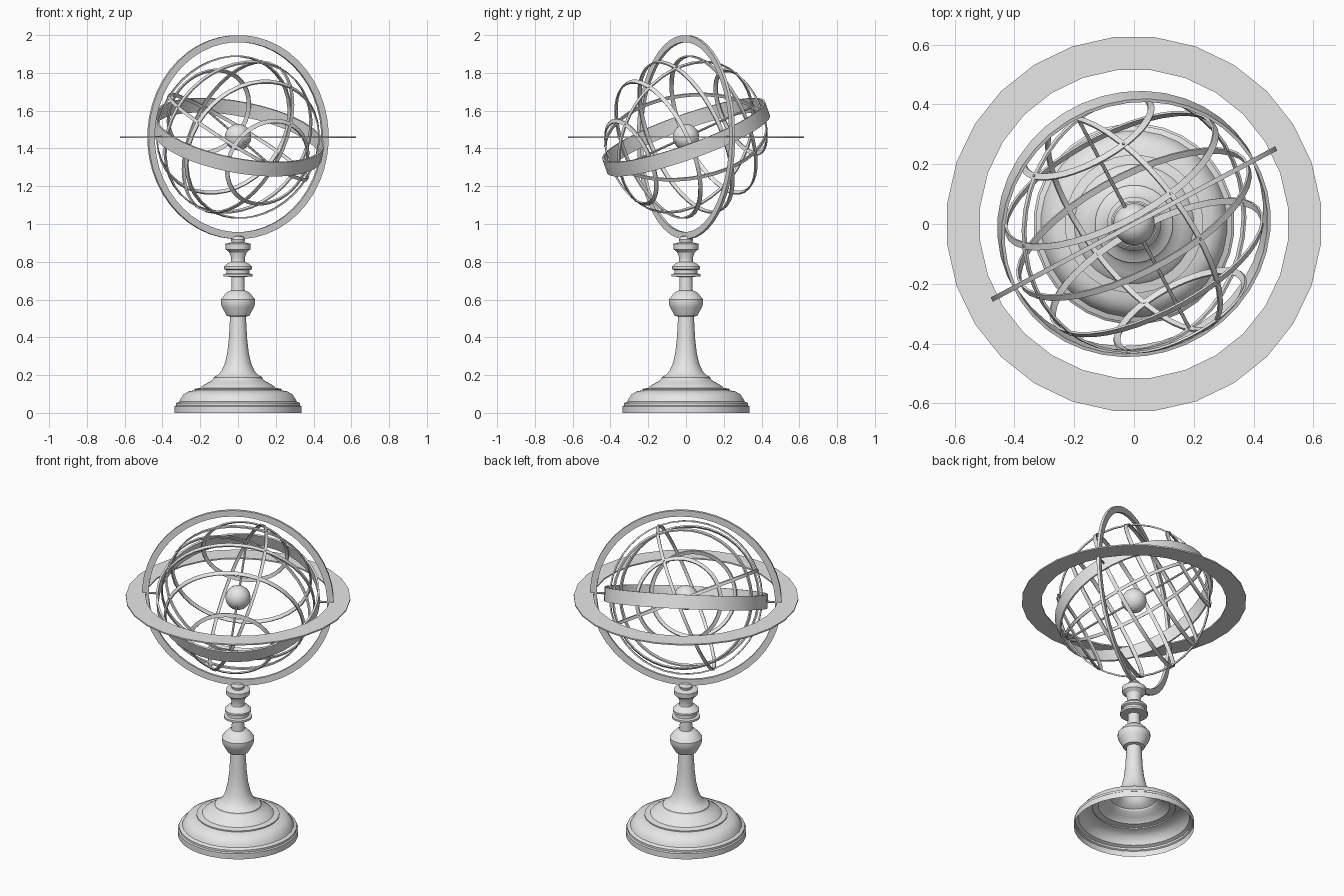
import bpy, bmesh, math
from mathutils import Matrix, Vector

if "Cube" in bpy.data.objects:
    bpy.data.objects.remove(bpy.data.objects["Cube"], do_unlink=True)

# One plain grey material
grey = bpy.data.materials.new("light grey")
grey.use_nodes = True
grey.diffuse_color = (0.8, 0.8, 0.8, 1)
grey.node_tree.nodes["Principled BSDF"].inputs["Base Color"].default_value = (0.8, 0.8, 0.8, 1)

parts = []
CENTRE = Matrix.Translation((0, 0, 1.46))
TURN = CENTRE @ Matrix.Rotation(math.radians(28), 4, 'Z')
SPHERE = TURN @ Matrix.Rotation(math.radians(22), 4, 'X')    # tilted cage: polar axis is local Y
POLAR = SPHERE @ Matrix.Rotation(math.radians(-90), 4, 'X')  # local Z turned onto the polar axis
R = 0.433


def finish(name, bm, matrix):
    mesh = bpy.data.meshes.new(name)
    bm.to_mesh(mesh)
    bm.free()
    mesh.transform(matrix)
    mesh.materials.append(grey)
    obj = bpy.data.objects.new(name, mesh)
    bpy.context.collection.objects.link(obj)
    parts.append(obj)
    return obj


def revolve(name, profile, n, matrix, closed=True):
    """Spin an (r, z) profile round local Z."""
    bm = bmesh.new()
    rows = []
    for i in range(n):
        a = (i + 0.5) * 2 * math.pi / n
        rows.append([bm.verts.new((r * math.cos(a), r * math.sin(a), z)) for r, z in profile])
    m = len(profile)
    for i in range(n):
        p, q = rows[i], rows[(i + 1) % n]
        for j in range(m if closed else m - 1):
            k = (j + 1) % m
            bm.faces.new((p[j], q[j], q[k], p[k]))
    bmesh.ops.remove_doubles(bm, verts=bm.verts, dist=1e-5)
    if closed:
        bmesh.ops.recalc_face_normals(bm, faces=bm.faces)
    return finish(name, bm, matrix)


def flat_ring(name, outer, inner, height, n, matrix):
    h = height / 2
    return revolve(name, [(outer, -h), (outer, h), (inner, h), (inner, -h)], n, matrix)


def strip_ring(name, latitude, width, thick, matrix):
    """Thin strip lying on the sphere's surface at a latitude."""
    c, s = math.cos(latitude), math.sin(latitude)
    pts = []
    for dr, dt in ((0, -1), (0, 1), (-1, 1), (-1, -1)):
        rad, t = R + dr * thick, dt * width / 2
        pts.append((rad * c - t * s, rad * s + t * c))
    return revolve(name, pts, 40, matrix)


def rod(name, a, b, radius, matrix, sides=8):
    a, b = Vector(a), Vector(b)
    bm = bmesh.new()
    rot = (b - a).to_track_quat('Z', 'Y').to_matrix().to_4x4()
    bmesh.ops.create_cone(bm, cap_ends=True, segments=sides, radius1=radius, radius2=radius,
                          depth=(b - a).length, matrix=Matrix.Translation((a + b) / 2) @ rot)
    return finish(name, bm, matrix)


# Turned pedestal, hollow underneath
pedestal = [
    (0.337, 0), (0.337, 0.035), (0.330, 0.040), (0.330, 0.052), (0.312, 0.060),
    (0.305, 0.075), (0.290, 0.098), (0.262, 0.114), (0.232, 0.120), (0.232, 0.127),
    (0.200, 0.133), (0.192, 0.142), (0.165, 0.158), (0.140, 0.172), (0.132, 0.180),
    (0.130, 0.188), (0.108, 0.200), (0.088, 0.222), (0.070, 0.262), (0.057, 0.320),
    (0.049, 0.390), (0.042, 0.510), (0.060, 0.514), (0.085, 0.560), (0.091, 0.578),
    (0.091, 0.600), (0.080, 0.615), (0.058, 0.640), (0.036, 0.648), (0.034, 0.720),
    (0.078, 0.722), (0.078, 0.734), (0.062, 0.738), (0.062, 0.756), (0.074, 0.762),
    (0.074, 0.774), (0.058, 0.790), (0.038, 0.800), (0.036, 0.820), (0.046, 0.850),
    (0.066, 0.866), (0.068, 0.895), (0.050, 0.900), (0.034, 0.902), (0.038, 0.918),
    (0.028, 0.934), (0, 0.938)]
revolve("pedestal", pedestal, 32, Matrix.Identity(4), closed=False)

# Fixed outer rings
flat_ring("horizon_ring", 0.629, 0.518, 0.008, 28, CENTRE)
flat_ring("meridian_ring", 0.54, 0.503, 0.016, 48,
          TURN @ Matrix.Rotation(math.radians(90), 4, 'X'))

# Tilted cage: wide band, parallels and two crossing great circles
flat_ring("zodiac_band", 0.458, 0.447, 0.08, 40, SPHERE)
latitudes = {"equator_ring": 0, "north_tropic_ring": 24.7, "south_tropic_ring": -24.7,
             "north_polar_ring": 56.5, "south_polar_ring": -56.5}
for name, lat in latitudes.items():
    strip_ring(name, math.radians(lat), 0.022, 0.008, POLAR)
colure_angles = (66.5, 156.5)
for i, phi in enumerate(colure_angles):
    strip_ring(f"colure_ring_{i + 1}", 0, 0.018, 0.008,
               SPHERE @ Matrix.Rotation(math.radians(-phi), 4, 'Y'))

# Rivets where the cage rings cross
for phi in colure_angles:
    for side in (0, 180):
        a = math.radians(phi + side)
        for lat in latitudes.values():
            t = math.radians(lat)
            d = Vector((math.cos(a) * math.cos(t), math.sin(t), math.sin(a) * math.cos(t)))
            rod("rivet", d * (R - 0.010), d * (R + 0.004), 0.005, SPHERE, 6)

# Polar axle, side pivots and the central globe
rod("polar_axle", (0, -R, 0), (0, R, 0), 0.006, SPHERE)
for side, name in ((1, "left_pivot"), (-1, "right_pivot")):
    rod(name, (side * 0.448, 0, 0), (side * 0.506, 0, 0), 0.006, SPHERE)
bm = bmesh.new()
bmesh.ops.create_uvsphere(bm, u_segments=24, v_segments=14, radius=0.07)
finish("globe", bm, SPHERE)

# Smooth shading with sharp edges kept
bpy.ops.object.select_all(action='DESELECT')
for obj in parts:
    obj.select_set(True)
bpy.context.view_layer.objects.active = parts[0]
bpy.ops.object.shade_smooth_by_angle(angle=math.radians(30))
